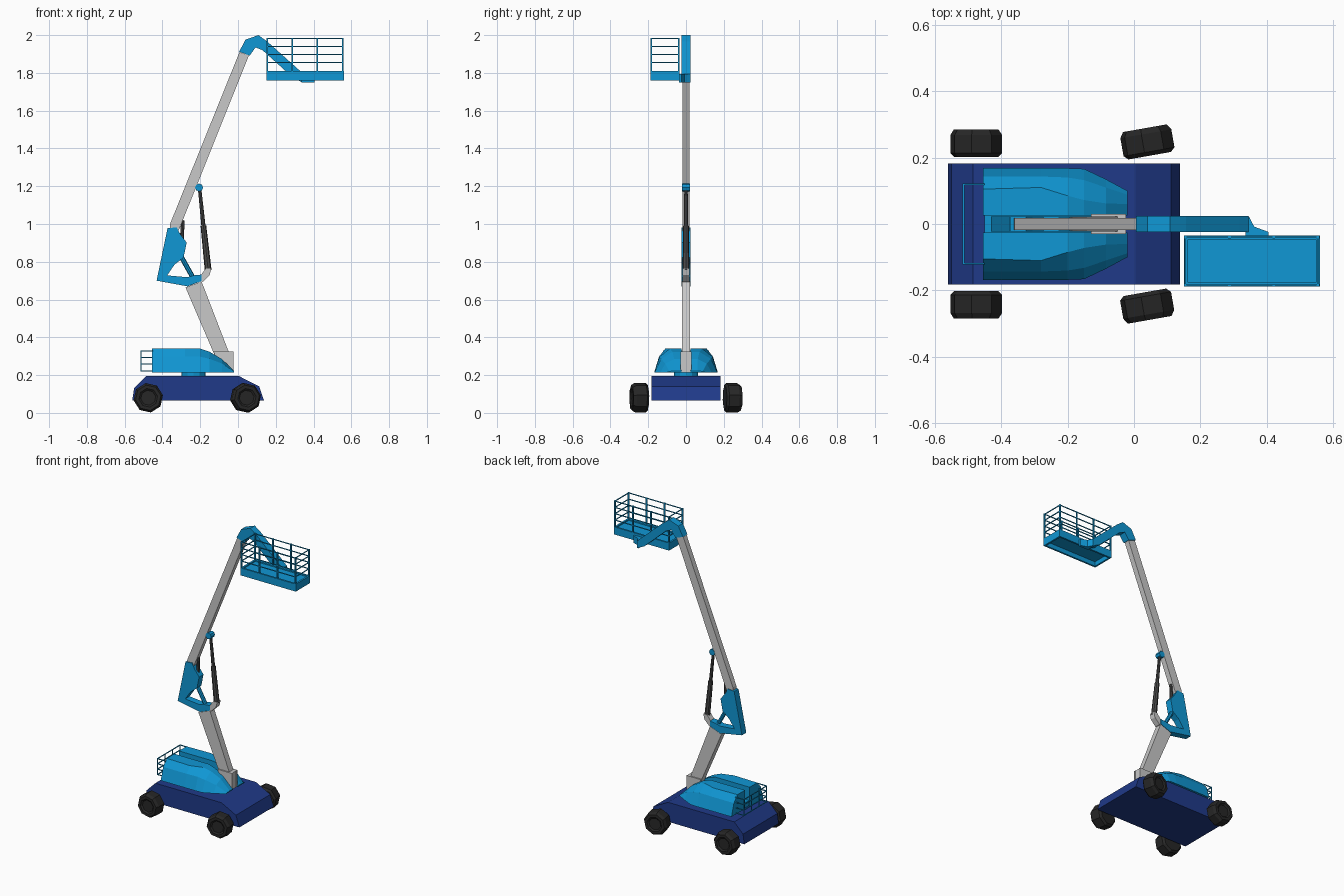
import bpy, bmesh, math
from mathutils import Vector, Matrix

if "Cube" in bpy.data.objects:
    bpy.data.objects.remove(bpy.data.objects["Cube"])


def material(name, rgb):
    m = bpy.data.materials.new(name)
    m.diffuse_color = (*rgb, 1)
    m.use_nodes = True
    m.node_tree.nodes["Principled BSDF"].inputs["Base Color"].default_value = m.diffuse_color
    return m


BLUE = material("sky blue", (0.005, 0.31, 0.66))
NAVY = material("navy blue", (0.014, 0.042, 0.25))
GREY = material("light grey", (0.58, 0.58, 0.58))
STEEL = material("dark grey", (0.07, 0.07, 0.07))
RUBBER = material("tyre black", (0.02, 0.02, 0.02))


def finish(name, bm, mat):
    bmesh.ops.recalc_face_normals(bm, faces=bm.faces)
    mesh = bpy.data.meshes.new(name)
    bm.to_mesh(mesh)
    bm.free()
    mesh.materials.append(mat)
    ob = bpy.data.objects.new(name, mesh)
    bpy.context.collection.objects.link(ob)
    return ob


def loft(name, rings, mat, caps=True):
    """Skin a list of equal-length closed rings."""
    bm = bmesh.new()
    vs = [[bm.verts.new(p) for p in r] for r in rings]
    n = len(vs[0])
    for a, b in zip(vs, vs[1:]):
        for i in range(n):
            j = (i + 1) % n
            bm.faces.new((a[i], a[j], b[j], b[i]))
    if caps:
        bm.faces.new(vs[0])
        bm.faces.new(vs[-1])
    return finish(name, bm, mat)


def prism(name, profile, y0, y1, mat):
    """Side profile in x, z extruded across y."""
    return loft(name, [[(x, y, z) for x, z in profile] for y in (y0, y1)], mat)


def add_box(bm, lo, hi):
    c = [(a + b) / 2 for a, b in zip(lo, hi)]
    s = [abs(b - a) for a, b in zip(lo, hi)]
    bmesh.ops.create_cube(bm, size=1, matrix=Matrix.Translation(c) @ Matrix.Diagonal((*s, 1)))


def boxes(name, pairs, mat):
    bm = bmesh.new()
    for lo, hi in pairs:
        add_box(bm, lo, hi)
    return finish(name, bm, mat)


def bars(name, segments, t, mat):
    """Thin square bars along the axes."""
    h = Vector((t, t, t)) / 2
    pairs = []
    for a, b in segments:
        a, b = Vector(a), Vector(b)
        lo = Vector(map(min, a, b)) - h
        hi = Vector(map(max, a, b)) + h
        pairs.append((lo, hi))
    return boxes(name, pairs, mat)


def rod(name, a, b, r1, r2, mat, sides=8):
    a, b = Vector(a), Vector(b)
    d = b - a
    bm = bmesh.new()
    bmesh.ops.create_cone(bm, cap_ends=True, segments=sides, radius1=r1, radius2=r2, depth=d.length,
                          matrix=Matrix.Translation((a + b) / 2) @ d.to_track_quat('Z', 'Y').to_matrix().to_4x4())
    return finish(name, bm, mat)


# Chassis
prism("chassis", [(-.56, .065), (-.55, .13), (-.485, .195), (.005, .195), (.112, .14), (.138, .065)],
      -.182, .182, NAVY)

# Wheels: eight-sided, bevelled outside, with a recessed hub
WHEEL = [(-.042, .066), (-.03, .079), (.025, .079), (.042, .068), (.042, .05), (.034, .04)]
for label, x, y, turn in (("rear", -.475, .243, 0), ("front", .04, .247, 10)):
    for side, s in (("left", 1), ("right", -1)):
        rings = [[(r * math.cos(a), s * w, r * math.sin(a))
                  for a in (math.radians(10 + 45 * i) for i in range(8))] for w, r in WHEEL]
        ob = loft(f"{label}_{side}_wheel", rings, RUBBER)
        ob.location = (x, s * y, .08)
        ob.rotation_euler = (0, 0, math.radians(turn))

# Turntable
rod("turntable", (-.235, 0, .19), (-.235, 0, .22), .064, .064, BLUE, 12)

# Engine covers either side of the boom slot: x, base y, shoulder y, top y, top z
STATIONS = [(-.455, .168, .143, .105, .34), (-.28, .168, .143, .11, .34), (-.2, .168, .14, .085, .34),
            (-.15, .166, .132, .072, .323), (-.085, .135, .11, .062, .285), (-.02, .1, .088, .06, .222)]
for side, s in (("left", 1), ("right", -1)):
    rings = []
    for x, yb, ym, yt, z in STATIONS:
        zm = .215 + .66 * (z - .215)
        rings.append([(x, s * y, h) for y, h in ((.025, .215), (yb, .215), (ym, zm), (yt, z), (.025, z))])
    loft(f"{side}_cover", rings, BLUE)
boxes("slot_floor", [((-.45, -.026, .215), (-.03, .026, .25))], BLUE)

# Rear guard rail
rail = []
for z in (.222, .258, .294, .328):
    rail.append(((-.513, -.12, z), (-.513, .12, z)))
    rail += [((-.513, y, z), (-.453, y, z)) for y in (-.12, .12)]
rail += [((-.513, y, .222), (-.513, y, .328)) for y in (-.12, -.04, .04, .12)]
bars("rear_guard_rail", rail, .005, BLUE)

# Lower boom with foot bracket and elbow lug
prism("lower_boom", [(-.278, .664), (-.193, .696), (-.05, .325), (-.06, .215), (-.09, .215), (-.13, .32)],
      -.022, .022, GREY)
for side, s in (("left", 1), ("right", -1)):
    prism(f"{side}_foot_plate", [(-.13, .325), (-.024, .325), (-.024, .215), (-.09, .215)],
          s * .018, s * .03, GREY)
prism("foot_block", [(-.07, .325), (-.026, .325), (-.026, .215), (-.07, .215)], -.02, .02, GREY)
prism("elbow_lug", [(-.21, .69), (-.193, .735), (-.17, .765), (-.142, .765), (-.15, .73), (-.185, .695)],
      -.019, .019, GREY)

# Knuckle between the booms
prism("knuckle", [(-.431, .7), (-.373, .978), (-.325, .982), (-.305, .945), (-.272, .902), (-.288, .823),
                  (-.336, .785), (-.375, .728), (-.267, .718), (-.235, .728), (-.193, .732), (-.193, .698),
                  (-.267, .67)], -.023, .023, BLUE)
rod("knuckle_strut", (-.305, 0, .835), (-.235, 0, .71), .013, .013, BLUE)
rod("knuckle_ram", (-.292, 0, 1.02), (-.3, 0, .86), .009, .012, STEEL)

# Lifting cylinder and its upper pivot
rod("lift_cylinder", (-.158, 0, .755), (-.183, 0, .99), .018, .015, STEEL)
rod("lift_piston", (-.183, 0, .99), (-.203, 0, 1.185), .011, .009, STEEL)
rod("lift_pivot", (-.206, -.02, 1.193), (-.206, .02, 1.193), .021, .021, BLUE)

# Upper boom
prism("upper_boom", [(-.362, .94), (-.36, 1.0), (.008, 1.91), (.058, 1.893), (-.298, 1.005), (-.325, .94)],
      -.018, .018, GREY)

# Jib with bracket reaching across to the basket
prism("jib", [(.006, 1.912), (.04, 1.976), (.108, 2.0), (.156, 1.965), (.318, 1.82), (.345, 1.795),
              (.345, 1.748), (.294, 1.772), (.13, 1.92), (.093, 1.935), (.062, 1.892)], -.024, .024, BLUE)
loft("basket_bracket", [[(x, y, z) for x, y in ((.335, .024), (.345, .024), (.362, -.008), (.405, -.024),
                                                (.405, -.036), (.335, -.036))] for z in (1.748, 1.795)], BLUE)

# Basket tray: skirt walls open below, with a floor
X0, X1, Y0, Y1 = .15, .56, -.188, -.035
T = .012
boxes("basket_tray", [((X0, Y0, 1.76), (X1, Y0 + T, 1.81)), ((X0, Y1 - T, 1.76), (X1, Y1, 1.81)),
                      ((X0, Y0 + T, 1.76), (X0 + T, Y1 - T, 1.81)), ((X1 - T, Y0 + T, 1.76), (X1, Y1 - T, 1.81)),
                      ((X0 + T, Y0 + T, 1.79), (X1 - T, Y1 - T, 1.802))], BLUE)

# Basket rails and posts
xa, xb, ya, yb = X0 + .004, X1 - .006, Y0 + .004, Y1 - .004
rails = []
for z in (1.855, 1.898, 1.94, 1.982):
    rails += [((xa, y, z), (xb, y, z)) for y in (ya, yb)]
    rails += [((x, ya, z), (x, yb, z)) for x in (xa, xb)]
bars("basket_rails", rails, .005, BLUE)
bars("basket_posts", [((xa + (xb - xa) * i / 3, y, 1.8), (xa + (xb - xa) * i / 3, y, 1.982))
                      for i in range(4) for y in (ya, yb)], .008, BLUE)
